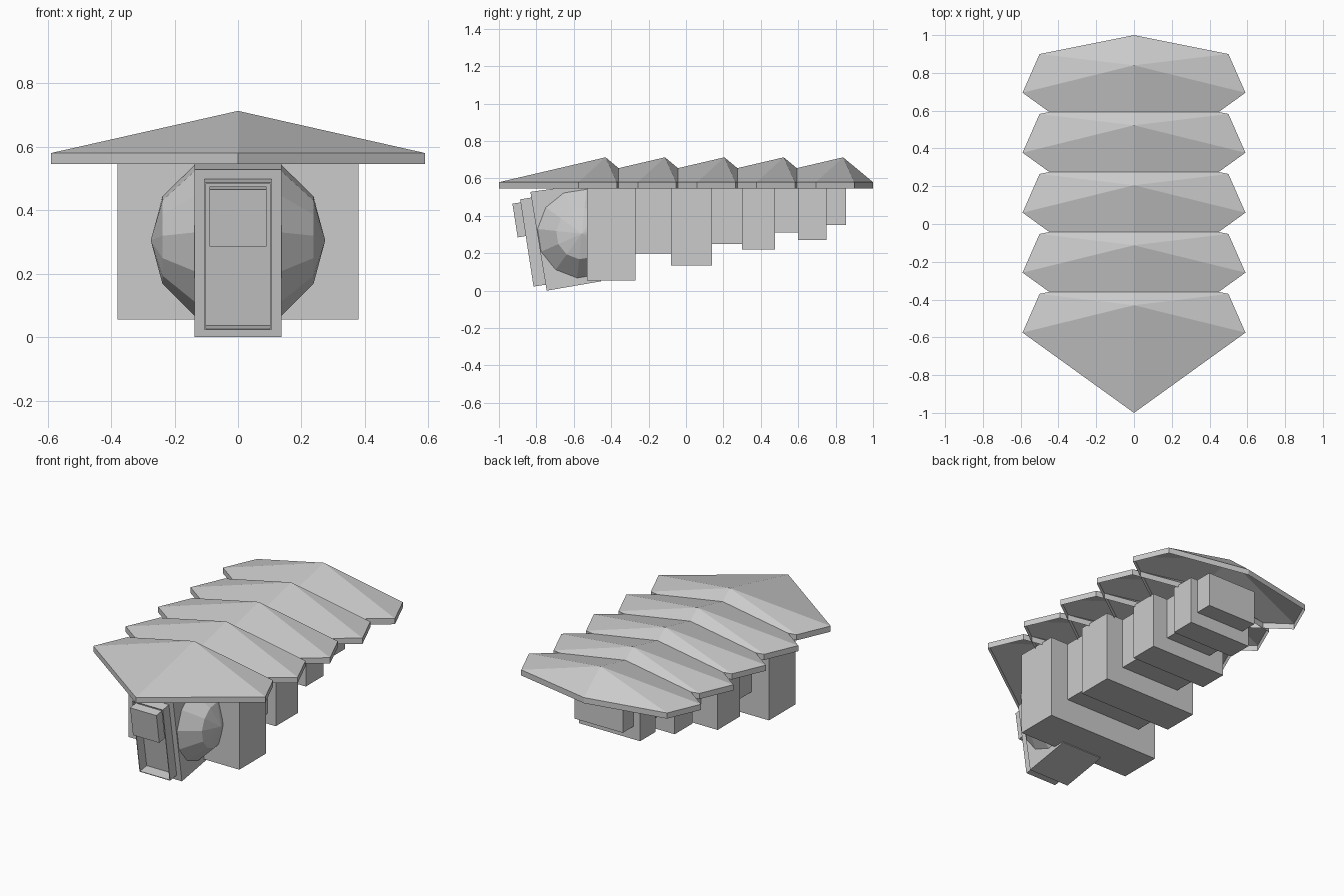
import bpy, bmesh, math
from mathutils import Matrix

if "Cube" in bpy.data.objects:
    bpy.data.objects.remove(bpy.data.objects["Cube"])


def finish(name, bm):
    bmesh.ops.recalc_face_normals(bm, faces=bm.faces)
    me = bpy.data.meshes.new(name)
    bm.to_mesh(me)
    bm.free()
    ob = bpy.data.objects.new(name, me)
    bpy.context.collection.objects.link(ob)
    return ob


def prism(name, profile, half, open_sides=()):
    """Extrude a (y, z) profile across x; open_sides lists edges left without a face."""
    bm = bmesh.new()
    a = [bm.verts.new((-half, y, z)) for y, z in profile]
    b = [bm.verts.new((half, y, z)) for y, z in profile]
    bm.faces.new(a)
    bm.faces.new(b[::-1])
    n = len(profile)
    for i in range(n):
        if i not in open_sides:
            j = (i + 1) % n
            bm.faces.new((a[i], b[i], b[j], a[j]))
    return finish(name, bm)


# Overlapping hollow roof plates: six-sided rim fanned up to one peak
RIM = [(0, 1.0), (-0.5, 0.9), (-0.59, 0.695), (0, 0.27), (0.59, 0.695), (0.5, 0.9)]
for k in range(5):
    dy = -0.3175 * k
    bm = bmesh.new()
    low = [bm.verts.new((x, y + dy, 0.545)) for x, y in RIM]
    high = [bm.verts.new((x, y + dy, 0.58)) for x, y in RIM]
    peak = bm.verts.new((0, 0.84 + dy, 0.713))
    for i in range(6):
        j = (i + 1) % 6
        bm.faces.new((low[i], low[j], high[j], high[i]))
        bm.faces.new((high[i], high[j], peak))
    finish(f"shell_plate_{k + 1}", bm)

# Body segments, alternately wide and narrow: y start, y end, bottom z, half width
SEGMENTS = [(-0.53, -0.27, 0.055, 0.38), (-0.27, -0.08, 0.20, 0.26),
            (-0.08, 0.14, 0.135, 0.315), (0.14, 0.30, 0.25, 0.20),
            (0.30, 0.475, 0.22, 0.255), (0.475, 0.60, 0.31, 0.155),
            (0.60, 0.75, 0.27, 0.21), (0.75, 0.855, 0.35, 0.165)]
for k, (y0, y1, z, w) in enumerate(SEGMENTS):
    prism(f"body_segment_{k + 1}", [(y0, z), (y1, z), (y1, 0.56), (y0, 0.56)], w)

# Tilted head block
prism("head", [(-0.745, 0.0), (-0.455, 0.05), (-0.535, 0.57), (-0.832, 0.528)], 0.137)

# Open mouth frame and the small block on its front
frame = prism("mouth_frame", [(-0.815, 0.022), (-0.75, 0.032), (-0.826, 0.498),
                              (-0.887, 0.488)], 0.105, open_sides=(1, 3))
solid = frame.modifiers.new("thickness", 'SOLIDIFY')
solid.thickness = 0.006
prism("snout", [(-0.90, 0.285), (-0.845, 0.294), (-0.873, 0.474), (-0.928, 0.465)], 0.09)

# Faceted eyes: the two side caps of one low-poly sphere
bm = bmesh.new()
bmesh.ops.create_uvsphere(bm, u_segments=12, v_segments=6, radius=0.275)
bmesh.ops.delete(bm, geom=[v for v in bm.verts if abs(v.co.z) < 0.05], context='VERTS')
bm.transform(Matrix.Translation((0, -0.557, 0.305))
             @ Matrix.Rotation(math.radians(9), 4, 'X')
             @ Matrix.Rotation(math.radians(15), 4, 'X')
             @ Matrix.Rotation(math.radians(90), 4, 'Y'))
eyes = finish("eyes", bm)
# Each cap faces away from the head
for p in eyes.data.polygons:
    if p.normal.x * p.center.x < 0:
        p.flip()
